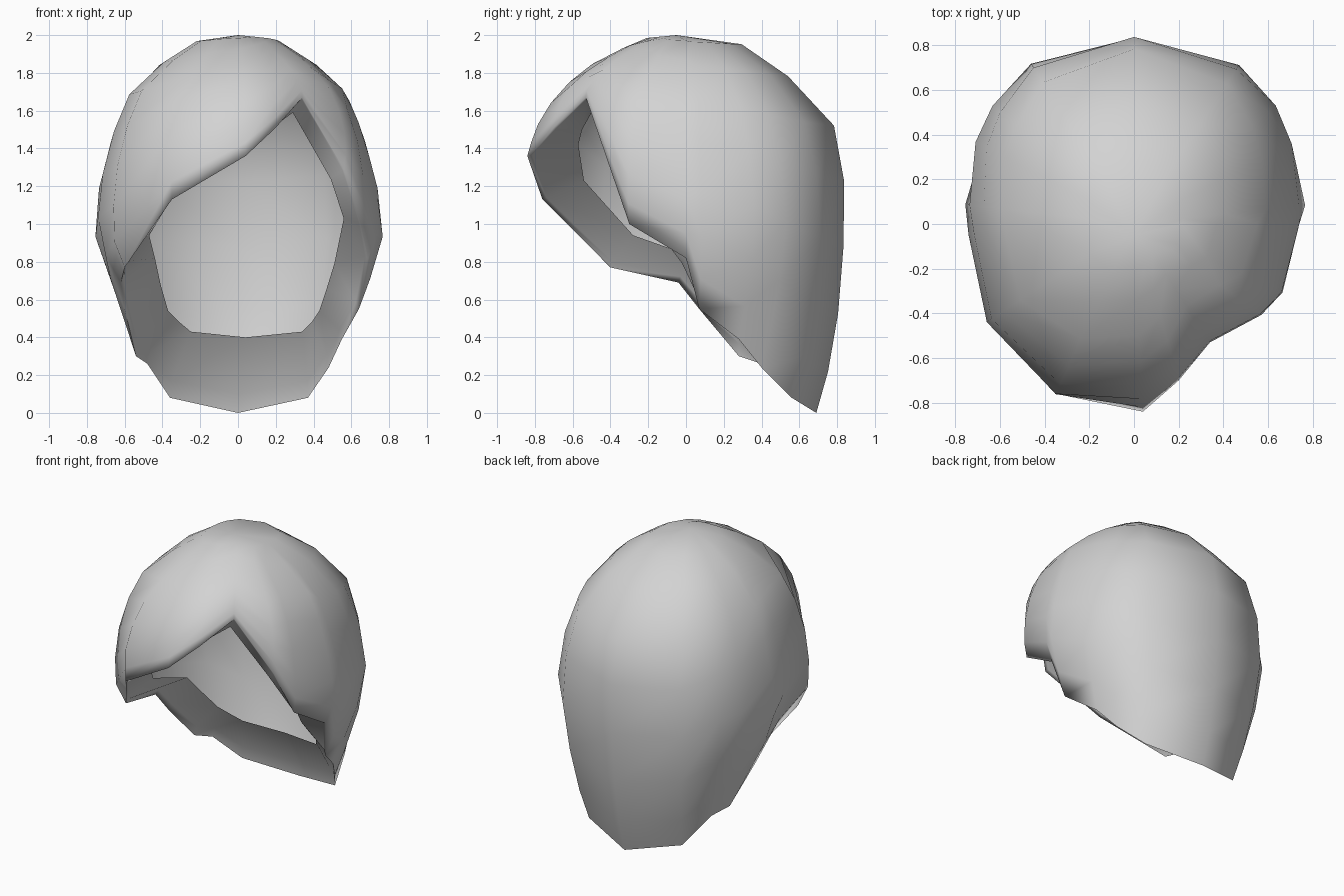
import bpy, bmesh, math
from mathutils import Vector

if "Cube" in bpy.data.objects:
    bpy.data.objects.remove(bpy.data.objects["Cube"], do_unlink=True)

# One flat colour
grey = bpy.data.materials.new("light_grey")
grey.use_nodes = True
grey.diffuse_color = (0.65, 0.65, 0.65, 1)
grey.node_tree.nodes["Principled BSDF"].inputs["Base Color"].default_value = (0.65, 0.65, 0.65, 1)

# Envelope of the hair: height, half width, front reach, back reach
ENVELOPE = [
    (2.00, 0.10, 0.10, 0.10), (1.98, 0.20, 0.24, 0.25), (1.84, 0.42, 0.51, 0.47),
    (1.70, 0.57, 0.68, 0.64), (1.50, 0.655, 0.80, 0.80), (1.35, 0.70, 0.84, 0.825),
    (1.15, 0.75, 0.82, 0.845), (0.90, 0.77, 0.80, 0.835), (0.60, 0.66, 0.70, 0.815),
    (0.30, 0.54, 0.60, 0.775), (0.00, 0.41, 0.50, 0.69),
]

# Hairline: outer edge, from the fringe round the right side, nape and left side
RIM = [
    (0.04, -0.84, 1.36), (-0.35, -0.76, 1.13), (-0.60, -0.40, 0.77), (-0.62, -0.04, 0.69),
    (-0.60, 0.07, 0.55), (-0.54, 0.28, 0.30), (-0.48, 0.40, 0.26), (-0.36, 0.56, 0.08),
    (0.00, 0.69, 0.00), (0.37, 0.56, 0.08), (0.48, 0.40, 0.24), (0.55, 0.28, 0.39),
    (0.64, 0.07, 0.55), (0.69, 0.00, 0.82), (0.65, -0.30, 1.00), (0.56, -0.40, 1.29),
    (0.34, -0.53, 1.67), (0.20, -0.70, 1.51),
]

# Inner edge of the turned-in lip, matching the hairline point by point
LIP = [
    (0.04, -0.57, 1.42), (-0.34, -0.54, 1.23), (-0.47, -0.28, 0.94), (-0.44, 0.06, 0.82),
    (-0.41, 0.18, 0.68), (-0.37, 0.30, 0.54), (-0.31, 0.36, 0.48), (-0.25, 0.41, 0.43),
    (0.04, 0.47, 0.40), (0.34, 0.39, 0.43), (0.39, 0.32, 0.48), (0.43, 0.26, 0.54),
    (0.47, 0.12, 0.66), (0.51, -0.02, 0.79), (0.56, -0.20, 1.03), (0.49, -0.36, 1.24),
    (0.29, -0.50, 1.59), (0.17, -0.55, 1.50),
]
RING_STEPS = (0.14, 0.30, 0.45, 0.58, 0.71, 0.83, 0.93, 1.0)
TOP = 2.0


def envelope_radius(z, dx, dy):
    """Distance from the vertical axis to the envelope in direction dx, dy."""
    for (z0, *a), (z1, *b) in zip(ENVELOPE, ENVELOPE[1:]):
        if z >= z1:
            f = (z0 - z) / (z0 - z1)
            w, front, back = [p + (q - p) * f for p, q in zip(a, b)]
            break
    reach = front if dy < 0 else back
    n = 2.3
    return (abs(dx / w) ** n + abs(dy / reach) ** n) ** (-1 / n)


def strand(rim, t):
    """Point on the line from crown to hairline, pulled on to the rim at its end."""
    x, y, zr = rim
    r = math.hypot(x, y)
    dx, dy = x / r, y / r
    z = TOP - (TOP - zr) * (1 - math.cos(t * math.pi / 2))
    pull = r / envelope_radius(zr, dx, dy)
    # the sides and nape tuck in sharply, the fringe more gently
    tuck = 5 if zr > 0.9 else 8
    d = envelope_radius(z, dx, dy) * (1 + (pull - 1) * t ** tuck)
    return (dx * d, dy * d, z)


def hem(rim, lip):
    """Point just inside the hairline, where the lip starts to turn in."""
    p = Vector(rim).lerp(Vector(lip), 0.1)
    p.z += 0.06 * max(0, 1 - rim[2])
    return p


# Hair shell: crown fan, rings down to the hairline, then the hem and lip
bm = bmesh.new()
crown = bm.verts.new((0, -0.05, TOP))
rings = [[bm.verts.new(strand(p, t)) for p in RIM] for t in RING_STEPS]
rings.append([bm.verts.new(hem(p, q)) for p, q in zip(RIM, LIP)])
rings.append([bm.verts.new(p) for p in LIP])
count = len(RIM)
for k in range(count):
    m = (k + 1) % count
    bm.faces.new((crown, rings[0][m], rings[0][k]))
    for upper, lower in zip(rings, rings[1:]):
        bm.faces.new((upper[k], upper[m], lower[m], lower[k]))

mesh = bpy.data.meshes.new("hair_shell")
bm.to_mesh(mesh)
bm.free()
mesh.materials.append(grey)
hair = bpy.data.objects.new("hair_shell", mesh)
bpy.context.collection.objects.link(hair)

bpy.ops.object.select_all(action='DESELECT')
hair.select_set(True)
bpy.context.view_layer.objects.active = hair
bpy.ops.object.shade_smooth_by_angle(angle=math.radians(120))
